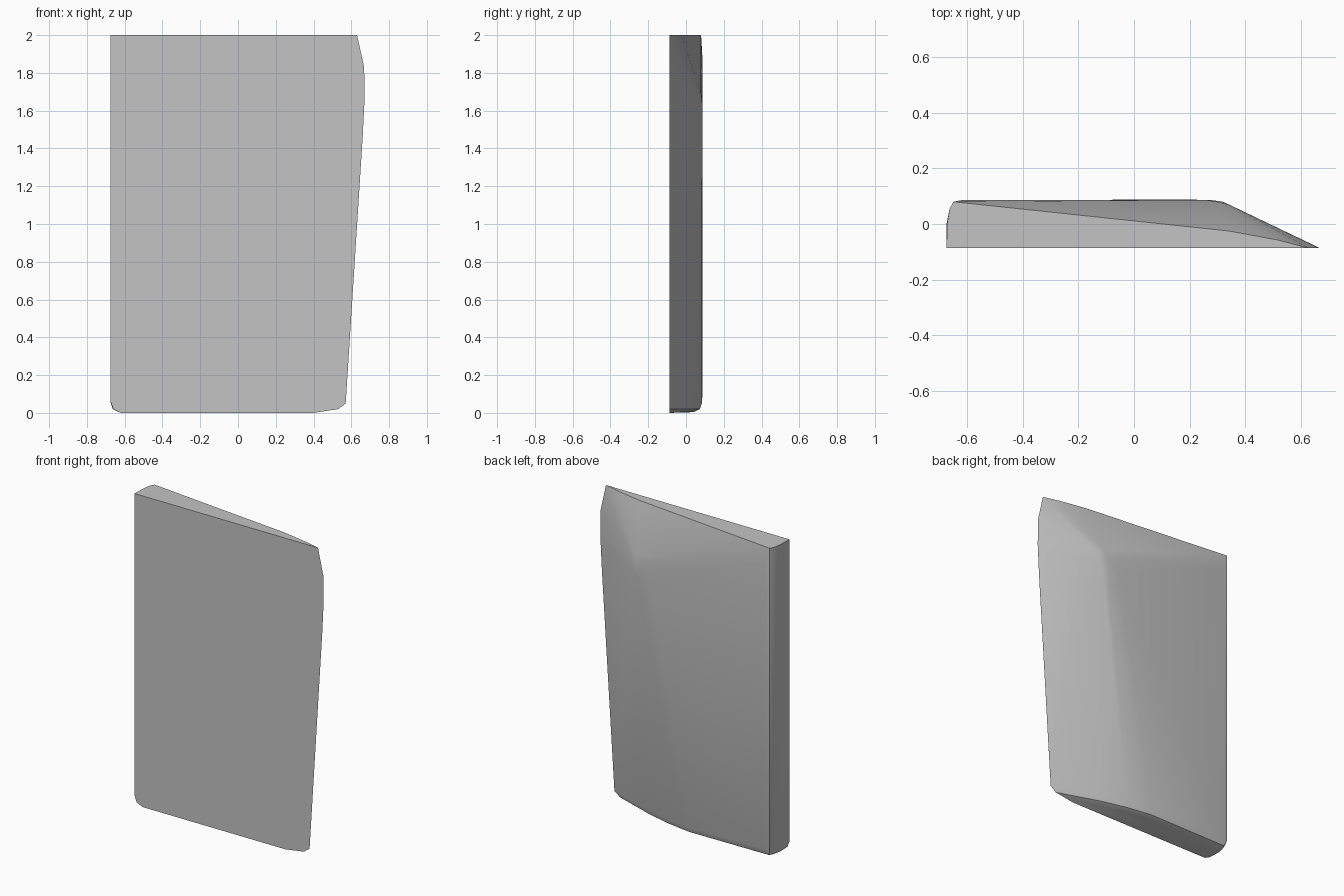
import bpy, bmesh, math

cube = bpy.data.objects.get("Cube")
if cube:
    bpy.data.objects.remove(cube, do_unlink=True)

FRONT = -0.087

# Flat front outline (x, z)
front = [(-0.675, 2), (0.63, 2), (0.668, 1.83), (0.67, 1.66), (0.66, 1.46),
         (0.57, 0.05), (0.53, 0.02), (0.4, 0), (-0.62, 0), (-0.66, 0.02), (-0.675, 0.06)]
points = [(x, FRONT, z) for x, z in front]

# Slanted top rim (x, y)
points += [(x, y, 2) for x, y in [(0.52, -0.058), (0.34, -0.025), (-0.65, 0.08),
                                  (-0.664, 0.055), (-0.673, 0.0)]]

# Rounded summit on the back, where the slopes meet
points += [(0.2, 0.088, 1.56), (0.26, 0.086, 1.64), (0.28, 0.086, 1.57),
           (0.3, 0.08, 1.69), (0.32, 0.08, 1.6), (0.34, 0.071, 1.66)]

# Left-hand rim of the back panel
points += [(-0.62, 0.086, z) for z in (1.9, 0.06)]

# Lower rim, stepping inwards to round off the base
rim = [(-0.675, 0.0), (-0.664, 0.055), (-0.65, 0.08), (-0.07, 0.085),
       (0.1, 0.058), (0.27, 0.014)]
for z, inset in ((0.055, 0), (0.02, 0.012), (0.004, 0.045)):
    for x, y in rim:
        side = inset if x < -0.5 else 0
        points.append((x + side, y - inset, z))

# Shell enclosing all the profile points
bm = bmesh.new()
for p in points:
    bm.verts.new(p)
hull = bmesh.ops.convex_hull(bm, input=bm.verts[:])
loose = [v for v in bm.verts if not v.link_faces]
bmesh.ops.delete(bm, geom=loose, context='VERTS')
bmesh.ops.dissolve_limit(bm, angle_limit=math.radians(0.5),
                         verts=bm.verts[:], edges=bm.edges[:])
bmesh.ops.recalc_face_normals(bm, faces=bm.faces[:])
mesh = bpy.data.meshes.new("panel")
bm.to_mesh(mesh)
bm.free()

panel = bpy.data.objects.new("panel", mesh)
bpy.context.collection.objects.link(panel)

# Plain grey
grey = bpy.data.materials.new("grey")
grey.use_nodes = True
colour = (0.55, 0.55, 0.55, 1)
grey.diffuse_color = colour
for node in grey.node_tree.nodes:
    if node.type == 'BSDF_PRINCIPLED':
        node.inputs["Base Color"].default_value = colour
mesh.materials.append(grey)

# Smooth slopes with crisp edges
bpy.ops.object.select_all(action='DESELECT')
panel.select_set(True)
bpy.context.view_layer.objects.active = panel
bpy.ops.object.shade_smooth_by_angle(angle=math.radians(30))
